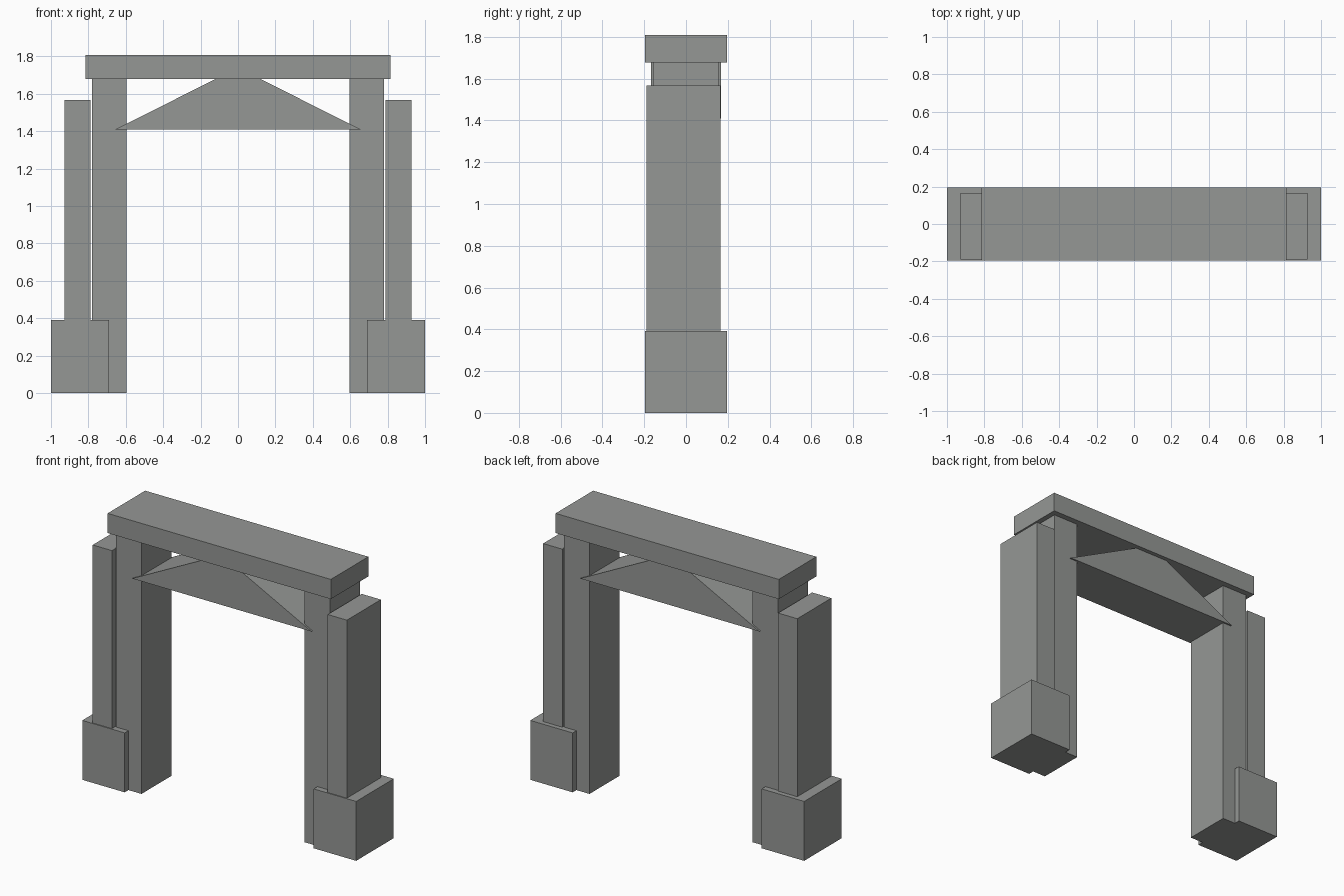
import bpy
import bmesh

if "Cube" in bpy.data.objects:
    bpy.data.objects.remove(bpy.data.objects["Cube"])

stone = bpy.data.materials.new("grey_stone")
stone.diffuse_color = (0.30, 0.31, 0.30, 1.0)
stone.use_nodes = True
stone.node_tree.nodes["Principled BSDF"].inputs["Base Color"].default_value = stone.diffuse_color


def finish(name, bm):
    bmesh.ops.recalc_face_normals(bm, faces=bm.faces)
    mesh = bpy.data.meshes.new(name)
    bm.to_mesh(mesh)
    bm.free()
    mesh.materials.append(stone)
    obj = bpy.data.objects.new(name, mesh)
    bpy.context.collection.objects.link(obj)


def prism(name, profile, y0, y1):
    """Extrude an x-z profile from y0 to y1."""
    bm = bmesh.new()
    face = bm.faces.new([bm.verts.new((x, y0, z)) for x, z in profile])
    ext = bmesh.ops.extrude_face_region(bm, geom=[face])
    verts = [v for v in ext["geom"] if isinstance(v, bmesh.types.BMVert)]
    bmesh.ops.translate(bm, verts=verts, vec=(0, y1 - y0, 0))
    finish(name, bm)


def box(name, x0, x1, y0, y1, z0, z1):
    prism(name, [(x0, z0), (x1, z0), (x1, z1), (x0, z1)], y0, y1)


# Lintel across the top
box("lintel", -0.815, 0.815, -0.196, 0.196, 1.678, 1.808)

# Triangular brace, its peak buried in the lintel
prism("gable_brace", [(-0.655, 1.41), (0.655, 1.41), (0, 1.74)], -0.168, 0.168)

# Both legs: inner post, outer pillar and base block
for side, s in (("left", -1), ("right", 1)):
    box(side + "_inner_post", s * 0.595, s * 0.78, -0.157, 0.157, 0, 1.678)
    box(side + "_outer_pillar", s * 0.788, s * 0.928, -0.19, 0.165, 0.392, 1.567)
    box(side + "_base_block", s * 0.69, s * 1.0, -0.196, 0.196, 0, 0.392)
